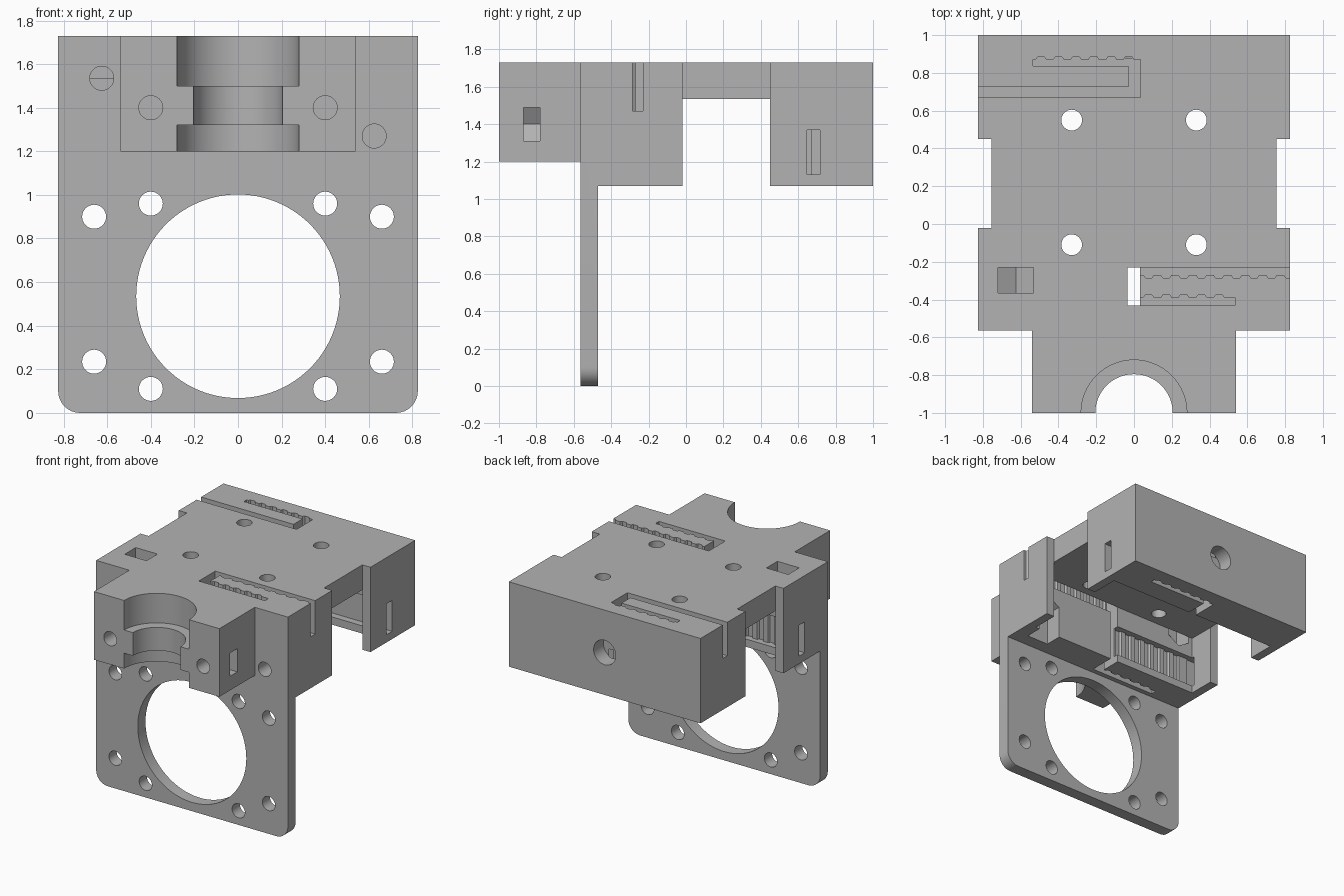
import bpy, bmesh, math

cube = bpy.data.objects.get("Cube")
if cube:
    bpy.data.objects.remove(cube, do_unlink=True)

grey = bpy.data.materials.new("plain grey")
grey.use_nodes = True
grey.diffuse_color = (0.45, 0.45, 0.45, 1)
grey.node_tree.nodes["Principled BSDF"].inputs["Base Color"].default_value = (0.45, 0.45, 0.45, 1)


def prism(name, pts, axis, a, b):
    """Extrude a 2D outline along an axis from a to b."""
    place = {"x": lambda u, v, t: (t, u, v),
             "y": lambda u, v, t: (u, t, v),
             "z": lambda u, v, t: (u, v, t)}[axis]
    bm = bmesh.new()
    low = [bm.verts.new(place(u, v, a)) for u, v in pts]
    high = [bm.verts.new(place(u, v, b)) for u, v in pts]
    bm.faces.new(low)
    bm.faces.new(high)
    for i in range(len(pts)):
        j = (i + 1) % len(pts)
        bm.faces.new((low[i], low[j], high[j], high[i]))
    bmesh.ops.recalc_face_normals(bm, faces=bm.faces)
    mesh = bpy.data.meshes.new(name)
    bm.to_mesh(mesh)
    bm.free()
    ob = bpy.data.objects.new(name, mesh)
    bpy.context.collection.objects.link(ob)
    mesh.materials.append(grey)
    return ob


def rect(u0, u1, v0, v1):
    return [(u0, v0), (u1, v0), (u1, v1), (u0, v1)]


def circle(u, v, r, n=32):
    return [(u + r * math.cos(2 * math.pi * i / n), v + r * math.sin(2 * math.pi * i / n))
            for i in range(n)]


def combine(tool, operation="DIFFERENCE"):
    mod = carriage.modifiers.new("combine", "BOOLEAN")
    mod.operation = operation
    mod.solver = "EXACT"
    mod.object = tool
    tool.hide_render = True
    bpy.context.view_layer.objects.active = carriage
    bpy.ops.object.modifier_apply(modifier=mod.name)
    bpy.data.objects.remove(tool, do_unlink=True)


def cut(pts, axis, a, b):
    combine(prism("cutter", pts, axis, a, b))


def belt_strip(s, x0, x1, smooth, toothed, bump, z0, z1):
    """Belt slot with one toothed wall; s mirrors it in x."""
    pitch = 0.093
    pts = [(s * x1, smooth), (s * x0, smooth), (s * x0, toothed)]
    x = x0 + 0.03
    while x + 0.06 < x1:
        pts += [(s * x, toothed), (s * (x + 0.01), toothed + bump),
                (s * (x + 0.045), toothed + bump), (s * (x + 0.055), toothed)]
        x += pitch
    pts.append((s * x1, toothed))
    cut(pts, "z", z0, z1)


# Side silhouette: motor plate, front body, bridge and back body
W, TOP, LOW, SLAB = 0.825, 1.73, 1.07, 1.535
outline = [(-0.565, 0), (-0.47, 0), (-0.47, LOW), (-0.02, LOW), (-0.02, SLAB),
           (0.45, SLAB), (0.45, LOW), (1, LOW), (1, TOP), (-0.565, TOP)]
carriage = prism("carriage_body", outline, "x", -W, W)

# Rounded lower corners of the plate
bm = bmesh.new()
bm.from_mesh(carriage.data)
corners = [e for e in bm.edges if all(v.co.z < 0.001 for v in e.verts)
           and abs(e.verts[0].co.x - e.verts[1].co.x) < 0.001]
bmesh.ops.bevel(bm, geom=corners, offset=0.1, segments=8, profile=0.5, affect="EDGES")
bm.to_mesh(carriage.data)
bm.free()

# Front nozzle holder block
combine(prism("holder_block", rect(-0.54, 0.54, -1, -0.52), "z", 1.2, TOP), "UNION")

# Cavity under the bridge and narrowed bridge sides
cut(rect(-0.755, 0.755, -0.23, 0.67), "z", 1.0, SLAB)
for s in (-1, 1):
    cut(rect(*sorted((s * 0.755, s * 0.9)), -0.02, 0.45), "z", 0.9, 1.9)

# Stepped round socket in the holder block
cut(circle(0, -1, 0.28, 64), "z", 1.5, 1.8)
cut(circle(0, -1, 0.205, 64), "z", 1.25, 1.6)
cut(circle(0, -1, 0.28, 64), "z", 1.1, 1.32)

# Motor opening and plate screw holes
cut(circle(0, 0.535, 0.467, 96), "y", -0.7, -0.4)
for s in (-1, 1):
    for x, z in ((0.4, 0.96), (0.66, 0.9), (0.66, 0.235), (0.4, 0.11)):
        cut(circle(s * x, z, 0.055), "y", -0.7, -0.4)
    # Holder screws with side nut traps
    cut(circle(s * 0.4, 1.4, 0.055), "y", -1.1, -0.6)
    cut([(s * 0.6, 1.31), (s * 0.35, 1.31), (s * 0.296, 1.4), (s * 0.35, 1.49),
         (s * 0.6, 1.49)], "y", -0.87, -0.78)
    # Vertical mounting holes
    for y in (-0.11, 0.55):
        cut(circle(s * 0.33, y, 0.055), "z", 1.4, 1.9)

# Tension screws with nut slots from above and below
for x, z, d in ((-0.625, SLAB, 1), (0.625, 1.27, -1)):
    cut(circle(x, z, 0.055), "y", -0.7, -0.24)
    end = 1.8 if d > 0 else 1.0
    cut([(x - 0.094, end), (x - 0.094, z - d * 0.054), (x, z - d * 0.108),
         (x + 0.094, z - d * 0.054), (x + 0.094, end)], "y", -0.365, -0.23)

# Belt slots: upper pair, then the mirrored lower pair
for s, z0, z1, long0 in ((1, 1.47, 1.8, 1.47), (-1, 1.0, 1.37, 1.13)):
    far = 0.9 if s > 0 else 0.755
    # front pair
    belt_strip(s, 0.02, far, -0.23, -0.27, -0.015, long0, z1)
    belt_strip(s, 0.02, 0.535, -0.432, -0.39, 0.015, z0, z1)
    # back pair and its turn
    belt_strip(-s, -0.03, 0.535, 0.836, 0.87, 0.015, z0, z1)
    cut(rect(*sorted((s * 0.035, s * -0.03)), 0.67, 0.87), "z", z0, z1)
    cut(rect(*sorted((s * 0.03, s * -far)), 0.67, 0.725), "z", long0, z1)

# Lower belt openings in the side walls
cut(rect(0.74, 0.9, 0.647, 0.717), "z", 1.13, 1.37)
cut(rect(-0.9, -0.74, -0.28, -0.21), "z", 1.13, 1.37)

# Vertical belt shaft and back socket
cut(rect(-0.035, 0.032, -0.432, -0.23), "z", 1.0, 1.8)
cut(circle(0, 1.4, 0.095, 48), "y", 0.88, 1.1)

# Smooth the round surfaces, keep edges crisp
bpy.ops.object.select_all(action="DESELECT")
carriage.select_set(True)
bpy.context.view_layer.objects.active = carriage
bpy.ops.object.shade_smooth_by_angle(angle=math.radians(30))
